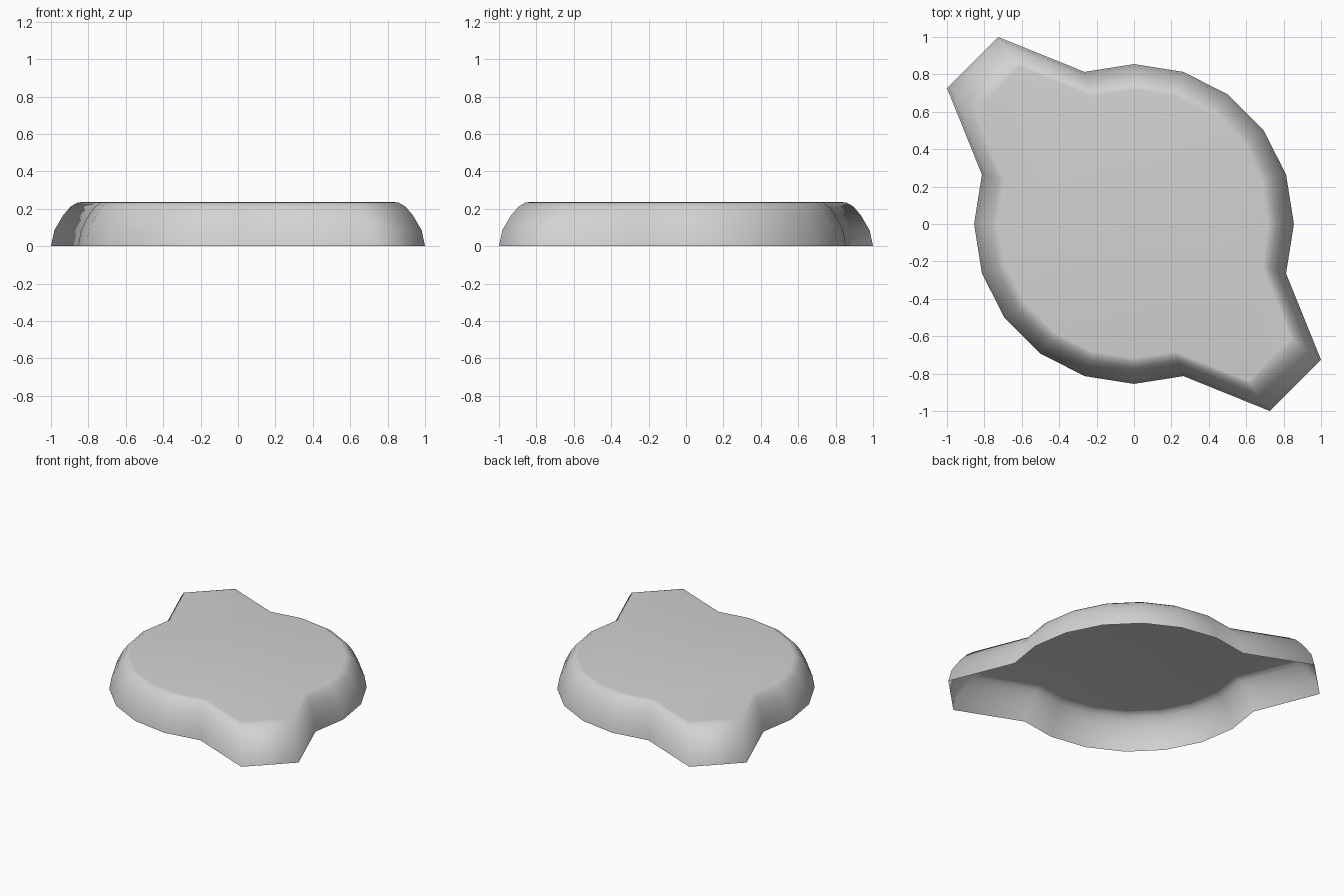
import bpy
import bmesh
from math import cos, sin, radians

cube = bpy.data.objects.get("Cube")
if cube:
    bpy.data.objects.remove(cube, do_unlink=True)

grey = bpy.data.materials.new("plain grey")
grey.use_nodes = True
colour = (0.65, 0.65, 0.65, 1)
grey.diffuse_color = colour
grey.node_tree.nodes["Principled BSDF"].inputs["Base Color"].default_value = colour

SIDES = 20
BODY_RADIUS = 0.855
EAR_RADIUS = 1.236
EAR_STEPS = (7, 8, 17, 18)   # two opposite pairs of corners pulled outwards
# Rounded wall: (scale of the outline, height), from the rim to the flat top
PROFILE = [(1, 0), (0.982, 0.085), (0.935, 0.165), (0.895, 0.212),
           (0.858, 0.233), (0.84, 0.235)]

# Open-bottomed shell: one ring per profile point, bridged, then capped on top
bm = bmesh.new()
rings = []
for scale, z in PROFILE:
    ring = []
    for i in range(SIDES):
        angle = radians(i * 360 / SIDES)
        r = scale * (EAR_RADIUS if i in EAR_STEPS else BODY_RADIUS)
        ring.append(bm.verts.new((r * cos(angle), r * sin(angle), z)))
    rings.append(ring)
for low, high in zip(rings, rings[1:]):
    for i in range(SIDES):
        j = (i + 1) % SIDES
        bm.faces.new((low[i], low[j], high[j], high[i]))
bm.faces.new(rings[-1])
for face in bm.faces:
    face.smooth = True

mesh = bpy.data.meshes.new("lid_shell")
bm.to_mesh(mesh)
bm.free()
mesh.materials.append(grey)
shell = bpy.data.objects.new("lid_shell", mesh)
bpy.context.collection.objects.link(shell)
